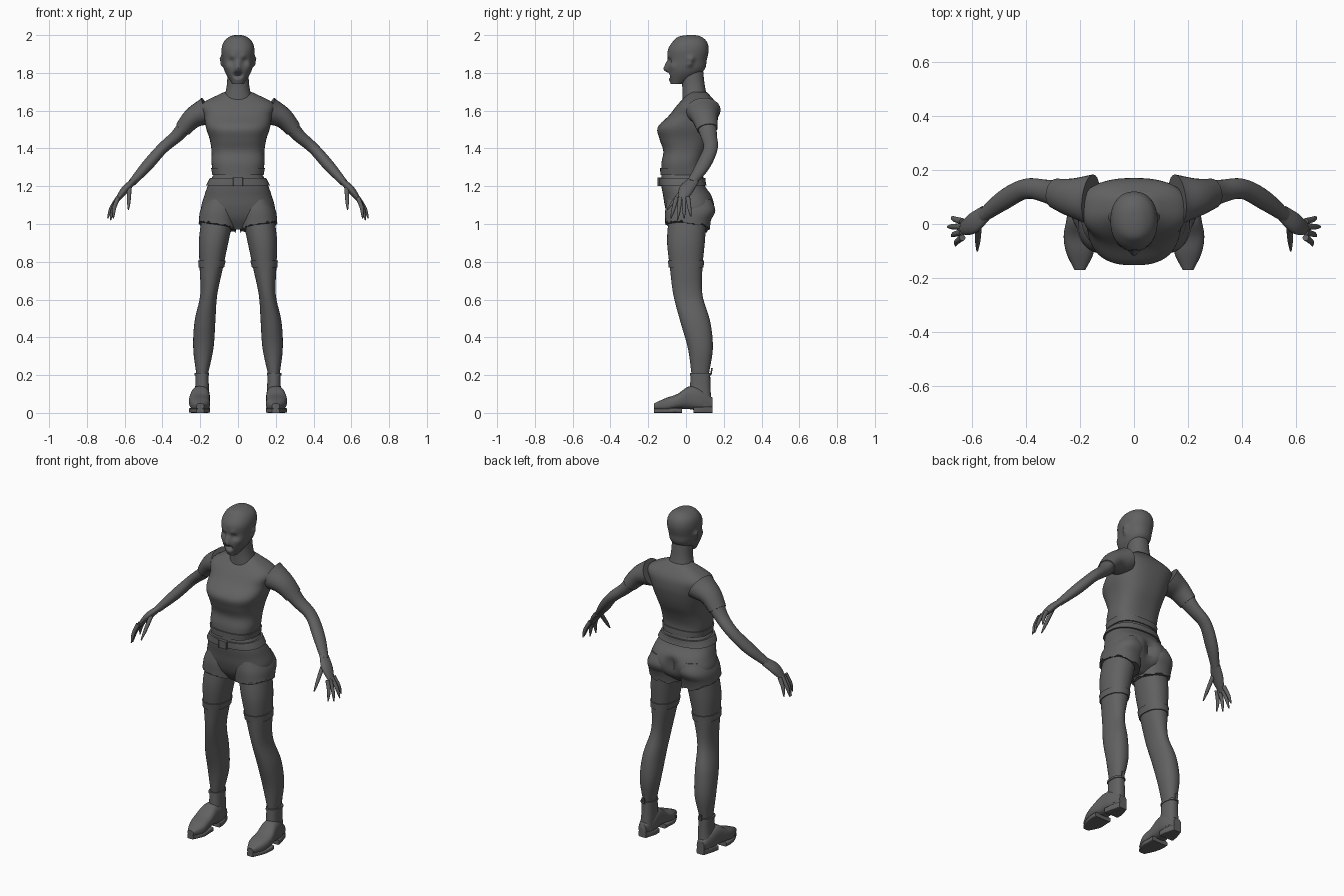
import bpy, bmesh, math, random
from mathutils import Vector

random.seed(4)
old_cube = bpy.data.objects.get("Cube")
if old_cube:
    bpy.data.objects.remove(old_cube, do_unlink=True)

# One flat colour for the whole figure
grey = bpy.data.materials.new("dark_grey")
grey.use_nodes = True
colour = (.12, .12, .12, 1)
grey.diffuse_color = colour
shader = next(node for node in grey.node_tree.nodes if node.type == 'BSDF_PRINCIPLED')
shader.inputs["Base Color"].default_value = colour
parts = []


def curve(values, t):
    """Read a smooth curve through evenly spaced values at t from start to end."""
    last = len(values) - 1
    i = min(int(t * last), last - 1)
    t = t * last - i
    b, c = values[i], values[i + 1]
    a = values[i - 1] if i > 0 else b + b - c
    d = values[i + 2] if i + 2 <= last else c + c - b
    return b + t / 2 * (c - a + t * (2 * a - 5 * b + 4 * c - d + t * (3 * (b - c) + d - a)))


def samples(span, steps):
    start, end = span
    return [start + (end - start) * i / steps for i in range(steps + 1)]


def outline(segments, power):
    """Unit superellipse."""
    for i in range(segments):
        angle = math.tau * i / segments
        c, s = math.cos(angle), math.sin(angle)
        yield math.copysign(abs(c) ** (2 / power), c), math.copysign(abs(s) ** (2 / power), s)


def skin(name, rings, mirror=False, sculpt=(), hem=None):
    """Join rings of points into a capped surface, then shape it."""
    bm = bmesh.new()
    loops = [[bm.verts.new(point) for point in ring] for ring in rings]
    for lower, upper in zip(loops, loops[1:]):
        for i in range(len(lower)):
            j = (i + 1) % len(lower)
            bm.faces.new((lower[i], lower[j], upper[j], upper[i]))
    bm.faces.new(loops[0])
    bm.faces.new(loops[-1])
    if hem:
        for vert in loops[-1]:
            vert.co.z = hem(vert.co)
    for vert in bm.verts:
        start = vert.co.copy()
        for centre, radius, push in sculpt:
            distance = (start - Vector(centre)).length
            vert.co += Vector(push) * math.exp(-(distance / radius) ** 2)
    bmesh.ops.recalc_face_normals(bm, faces=bm.faces)
    mesh = bpy.data.meshes.new(name)
    bm.to_mesh(mesh)
    bm.free()
    mesh.materials.append(grey)
    obj = bpy.data.objects.new(name, mesh)
    bpy.context.collection.objects.link(obj)
    if mirror:
        obj.modifiers.new("other_side", 'MIRROR').use_mirror_merge = False
    parts.append(obj)


def loft(name, ends, sides, span=(0, 1), grow=0, power=2.2, steps=32, segments=40,
         domed=False, lengthwise=False, **options):
    """Sweep an outline between two ends; sides are four curves that bound it."""
    rings = []
    for t in samples(span, steps):
        x0, x1, d0, d1 = (curve(side, t) for side in sides)
        along = math.sin(t * math.pi / 2) if domed else t
        h = ends[0] + (ends[1] - ends[0]) * along
        ring = []
        for c, s in outline(segments, power):
            x = (x0 + x1) / 2 + c * ((x1 - x0) / 2 + grow)
            d = (d0 + d1) / 2 + s * ((d1 - d0) / 2 + grow)
            ring.append((x, h, d) if lengthwise else (x, d, h))
        rings.append(ring)
    skin(name, rings, **options)


def even(width, front, back):
    """Sides of a part that straddles the middle."""
    return [-w for w in width], width, front, back


def tube(name, path, radius, span=(0, 1), grow=0, flat=1, steps=20, segments=24):
    """Sweep an oval along x, y and z curves, on both sides of the body."""
    rings = []
    for t in samples(span, steps):
        here, ahead, behind = (Vector([curve(axis, u) for axis in path])
                               for u in (t, min(t + .01, 1), max(t - .01, 0)))
        along = (ahead - behind).normalized()
        depth = Vector((0, 1, 0))
        depth = (depth - along * along.y).normalized()
        side = along.cross(depth)
        r = curve(radius, t) + grow
        rings.append([here + side * r * c + depth * r * flat * s
                      for c, s in outline(segments, 2)])
    skin(name, rings, mirror=True)


# Head with nose, lips, open mouth, eye sockets, brows, cheeks and ears
face = [((0, -.11, 1.825), .016, (0, -.024, 0)),
        ((0, -.1, 1.85), .016, (0, -.01, 0)),
        ((0, -.1, 1.787), .015, (0, .03, 0)),
        ((0, -.1, 1.806), .014, (0, -.008, 0)),
        ((0, -.1, 1.766), .014, (0, -.008, 0))]
for side in (-1, 1):
    face += [((side * .034, -.09, 1.862), .018, (0, .012, 0)),
             ((side * .03, -.09, 1.887), .018, (0, -.006, 0)),
             ((side * .018, -.1, 1.787), .012, (0, .012, 0)),
             ((side * .055, -.07, 1.835), .02, (side * .004, -.004, 0)),
             ((side * .08, .02, 1.845), .014, (side * .013, 0, 0)),
             ((side * .085, .025, 1.872), .018, (side * .016, .004, 0))]
loft("head", (1.74, 2), even([.03, .07, .082, .087, .075, .045, .01],
                             [-.08, -.1, -.096, -.095, -.07, -.04, .02],
                             [-.02, .09, .11, .12, .11, .08, .04]),
     steps=60, segments=80, domed=True, sculpt=face)
loft("neck", (1.64, 1.82), even([.08, .06, .055], [-.02, -.02, -.03], [.12, .1, .09]))

# Shirt with a rolled hem
shirt = even([.13, .14, .14, .15, .17, .18, .19, .07],
             [-.13, -.13, -.12, -.14, -.15, -.09, -.04, .02],
             [.09, .09, .11, .14, .16, .17, .16, .11])
loft("shirt", (1.26, 1.7), shirt, power=2.6, segments=56)
loft("shirt_hem", (1.26, 1.7), shirt, span=(0, .08), grow=.006, power=2.6, segments=56, steps=4)

# Arms, with sleeves over the same path
arm = ([.16, .56], [.09, .1, .12, .13, .09, .03], [1.6, 1.56, 1.47, 1.4, 1.31, 1.22])
arm_radius = [.07, .05, .035, .03, .03, .02]
tube("arms", arm, arm_radius, span=(.2, 1), flat=1.25, steps=32)
tube("sleeves", arm, arm_radius, span=(0, .33), grow=.005, flat=1.25)

# Hands: palm, four fanned fingers and a thumb
tube("palms", ([.55, .6, .645], [.04, 0, -.02], [1.23, 1.18, 1.12]), [.016, .02, .01], flat=1.9)
finger_radius = [.012, .011, .009, .003]
for i, finger in enumerate(("index", "middle", "ring", "little")):
    tip = .69 - .015 * abs(i - 2)
    tube(finger + "_fingers",
         ([.635, (.65 + tip) / 2, tip],
          [.02 * i - .05, .035 * i - .08],
          [1.14, 1.02 + .01 * abs(i - 1)]),
         finger_radius, segments=12, steps=12)
tube("thumbs", ([.575, .58], [-.01, -.1], [1.19, 1.075]), finger_radius, segments=12, steps=12)

# Shorts, belt and buckle
shorts = even([.13, .16, .18, .195, .18, .05],
              [-.13, -.13, -.12, -.11, -.09, -.05],
              [.09, .1, .14, .155, .13, .06])
cleft = [((0, .165, z), .035, (0, -.03, 0)) for z in (1.02, 1.07, 1.11)]
loft("shorts", (1.26, .97), shorts, power=2.4, segments=56, sculpt=cleft)
loft("belt", (1.26, .97), shorts, span=(.06, .19), grow=.01, power=2.4, segments=56, steps=4)
loft("buckle", (1.2, 1.245), even([.026, .026], [-.15, -.15], [-.13, -.13]), power=9, steps=1)


# Frayed legs of the shorts
def frayed(point):
    slope = .24 * (point.x - .1) - .13 * point.y
    return .985 + slope + random.uniform(-.009, .009)


loft("shorts_legs", (1.13, 1.01), ([.02, .005, .01], [.17, .2, .208],
                                   [-.1, -.11, -.11], [.135, .155, .125]),
     power=2.3, segments=56, steps=10, mirror=True, hem=frayed)

# Legs with stocking bands
leg = ([.02, .05, .08, .11, .12, .13, .16],
       [.19, .207, .203, .2, .23, .237, .22],
       [-.09, -.1, -.085, -.067, -.03, .01, .03],
       [.11, .1, .087, .087, .128, .142, .12])
loft("legs", (1.05, .2), leg, mirror=True)
loft("stocking_bands", (1.05, .2), leg, span=(.285, .33), grow=.006, steps=3, mirror=True)

# Boots: shaft, rim, pull tab, foot, sole and heel
shaft = ([.157, .154, .154], [.226, .227, .235], [.025, .02, .01], [.128, .13, .136])
loft("boot_shafts", (.21, .04), shaft, power=2.5, mirror=True)
loft("boot_rims", (.21, .04), shaft, span=(0, .07), grow=.004, power=2.5, steps=2, mirror=True)
loft("pull_tabs", (.2, .237), ([.183, .183], [.2, .2], [.128, .133], [.135, .142]),
     power=5, steps=1, mirror=True)
inner, outer = [.17, .15, .15, .15, .15, .18], [.22, .24, .25, .26, .25, .22]
foot = (inner, outer, [.02, .01, .02, .02, .01, .02], [.08, .13, .14, .1, .078, .05])
ground, welt = [0, 0], [.034, .022]
loft("boot_feet", (.14, -.17), foot, power=2.6, lengthwise=True, mirror=True)
loft("boot_heels", (.14, -.17), (inner, outer, ground, welt), span=(0, .32), power=8,
     lengthwise=True, mirror=True)
loft("boot_soles", (.14, -.17), (inner, outer, ground, welt), span=(.52, 1), power=6,
     lengthwise=True, mirror=True)

# Smooth shading with sharp edges kept
for item in bpy.context.selected_objects:
    item.select_set(False)
for part in parts:
    part.select_set(True)
bpy.context.view_layer.objects.active = parts[0]
bpy.ops.object.shade_smooth_by_angle(angle=math.radians(50))
